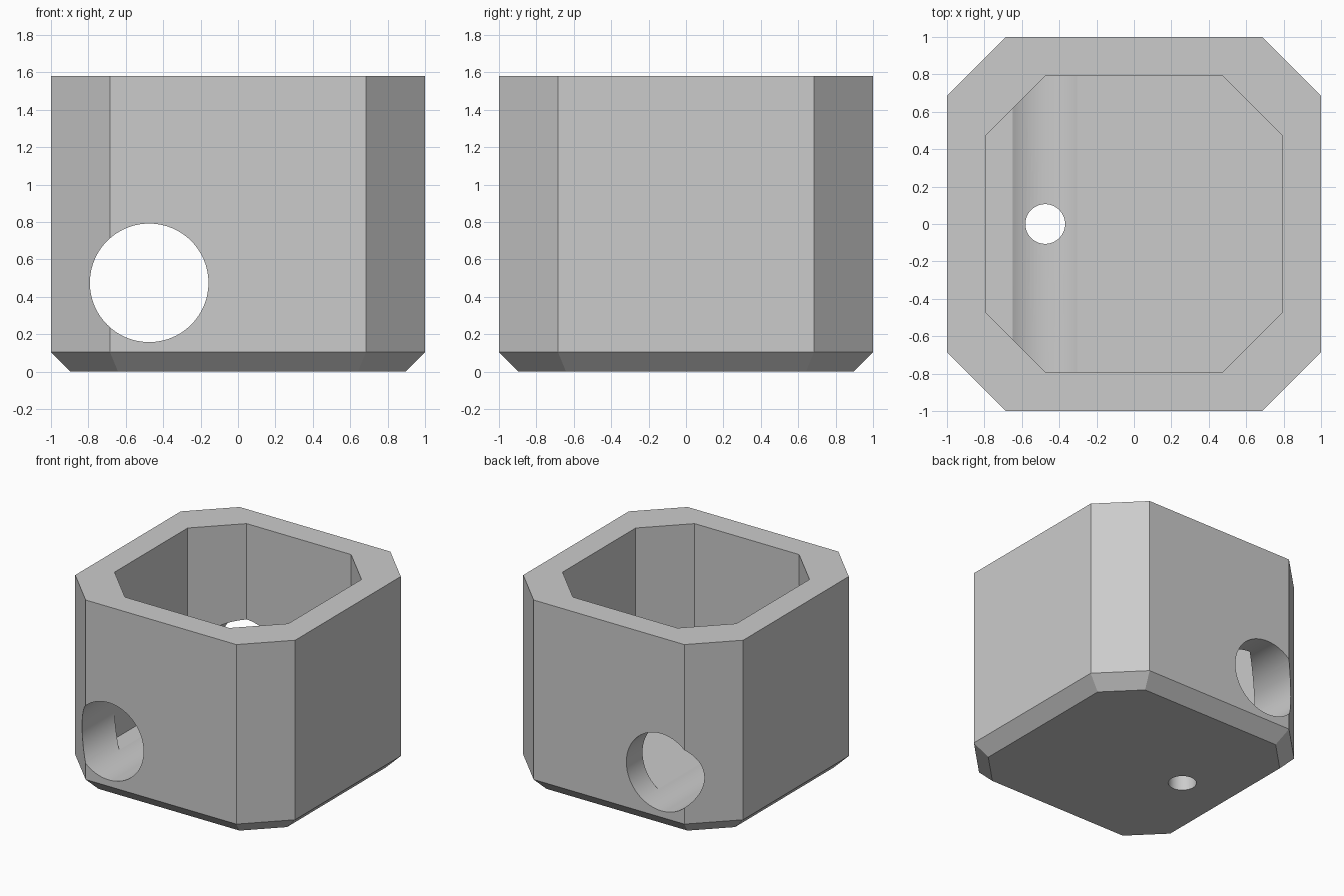
import bpy
import bmesh
import math
from mathutils import Matrix

cube = bpy.data.objects.get("Cube")
if cube:
    bpy.data.objects.remove(cube, do_unlink=True)

HEIGHT = 1.58
BEVEL = 0.105       # sloped bottom rim
FLOOR = 0.21        # floor thickness
HOLE_X = -0.475     # shared axis of both bores

grey = bpy.data.materials.new("plain grey")
grey.use_nodes = True
colour = (0.6, 0.6, 0.6, 1)
grey.diffuse_color = colour
grey.node_tree.nodes["Principled BSDF"].inputs["Base Color"].default_value = colour


def make_object(name, bm):
    bmesh.ops.recalc_face_normals(bm, faces=bm.faces[:])
    mesh = bpy.data.meshes.new(name)
    bm.to_mesh(mesh)
    bm.free()
    mesh.materials.append(grey)
    obj = bpy.data.objects.new(name, mesh)
    bpy.context.collection.objects.link(obj)
    return obj


def octagon_prism(name, levels):
    """Stack of square rings with cut corners: (half width, half flat side, z)."""
    bm = bmesh.new()
    rings = []
    for a, b, z in levels:
        outline = [(a, -b), (a, b), (b, a), (-b, a), (-a, b), (-a, -b), (-b, -a), (b, -a)]
        rings.append([bm.verts.new((x, y, z)) for x, y in outline])
    for low, high in zip(rings, rings[1:]):
        for i in range(len(low)):
            j = (i + 1) % len(low)
            bm.faces.new((low[i], low[j], high[j], high[i]))
    bm.faces.new(rings[0][::-1])
    bm.faces.new(rings[-1])
    return make_object(name, bm)


def bore(name, radius, length, matrix):
    bm = bmesh.new()
    bmesh.ops.create_cone(bm, cap_ends=True, segments=96, radius1=radius,
                          radius2=radius, depth=length, matrix=matrix)
    return make_object(name, bm)


# Outer body: cut-corner block with a bottom rim sloped evenly on every side
inset = 1 - BEVEL
flat = 1.685 - BEVEL * math.sqrt(2) - inset
body = octagon_prism("holder_body", [(inset, flat, 0), (1, 0.685, BEVEL), (1, 0.685, HEIGHT)])

# Cutters: open cavity, front-to-back bore, small drain hole in the floor
cutters = [
    octagon_prism("cavity_cutter", [(0.79, 0.475, FLOOR), (0.79, 0.475, HEIGHT + 0.2)]),
    bore("side_bore_cutter", 0.317, 3,
         Matrix.Translation((HOLE_X, 0, 0.475)) @ Matrix.Rotation(math.pi / 2, 4, 'X')),
    bore("drain_hole_cutter", 0.106, 0.8, Matrix.Translation((HOLE_X, 0, 0.1))),
]

bpy.ops.object.select_all(action='DESELECT')
body.select_set(True)
bpy.context.view_layer.objects.active = body
for cutter in cutters:
    cutter.hide_render = True
    mod = body.modifiers.new(cutter.name, 'BOOLEAN')
    mod.operation = 'DIFFERENCE'
    mod.solver = 'EXACT'
    mod.object = cutter
    bpy.ops.object.modifier_apply(modifier=mod.name)
for cutter in cutters:
    bpy.data.objects.remove(cutter, do_unlink=True)

# Round bores shade smoothly, flat walls stay crisp
bpy.ops.object.shade_smooth_by_angle(angle=math.radians(20))
